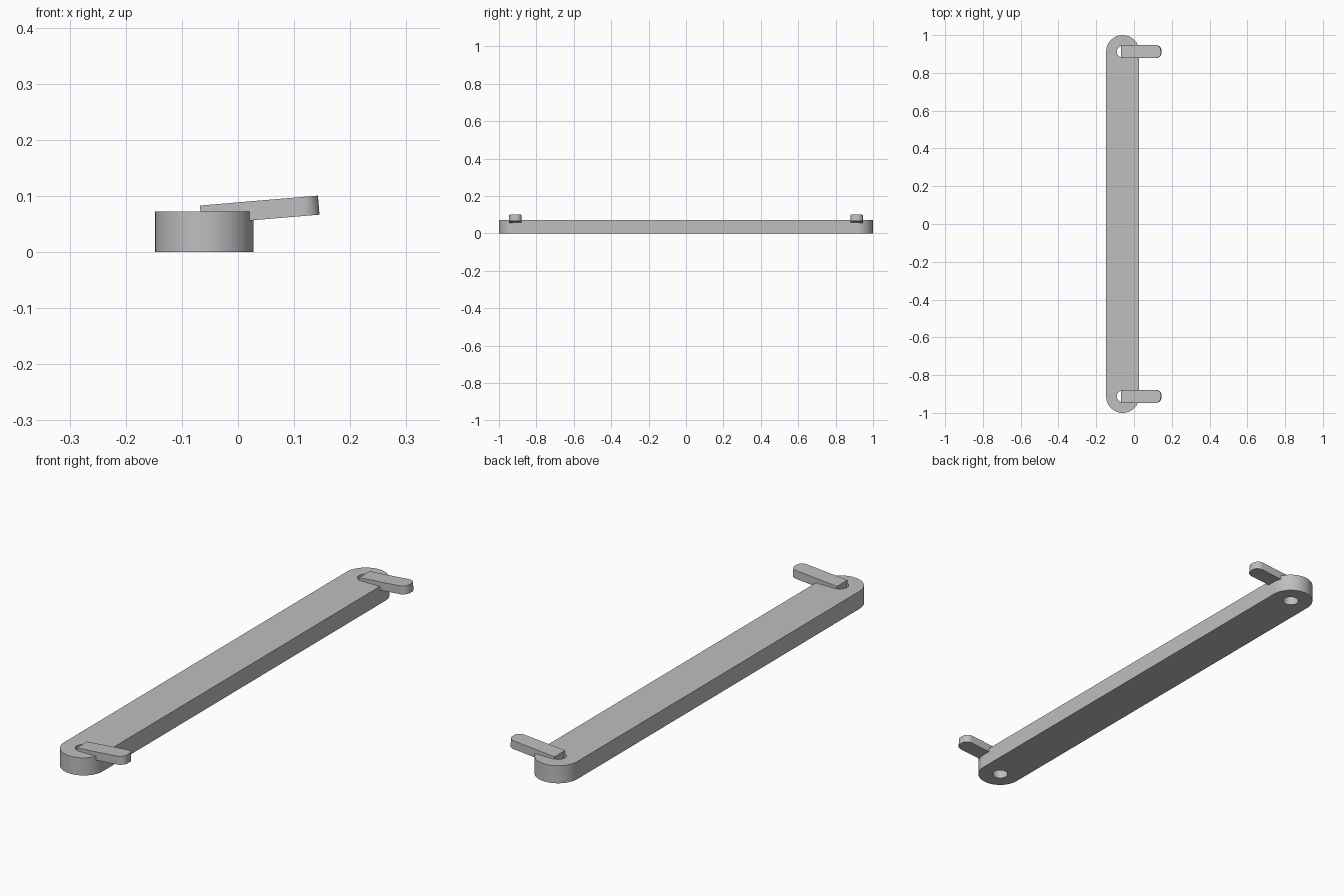
import bpy, bmesh
from math import sin, cos, pi, radians
from mathutils import Matrix

if "Cube" in bpy.data.objects:
    bpy.data.objects.remove(bpy.data.objects["Cube"])

grey = bpy.data.materials.new("plain grey")
grey.use_nodes = True
grey.diffuse_color = (0.52, 0.52, 0.52, 1)
grey.node_tree.nodes["Principled BSDF"].inputs["Base Color"].default_value = grey.diffuse_color

BAR_X, BAR_R, BAR_H = -0.06, 0.0875, 0.072
END_Y = 1 - BAR_R
HOLE_R = 0.031
ARM_W, ARM_L, ARM_T, ARM_CORNER = 0.034, 0.211, 0.034, 0.028


def arc(cx, cy, r, start, end, steps=20):
    angles = [radians(start + (end - start) * i / steps) for i in range(steps + 1)]
    return [(cx + r * cos(a), cy + r * sin(a)) for a in angles]


def prism(name, outline, z0, z1):
    """Extrude a flat outline upwards from z0 to z1."""
    bm = bmesh.new()
    face = bm.faces.new([bm.verts.new((x, y, z0)) for x, y in outline])
    top = bmesh.ops.extrude_face_region(bm, geom=[face])["geom"]
    bmesh.ops.translate(bm, vec=(0, 0, z1 - z0),
                        verts=[v for v in top if isinstance(v, bmesh.types.BMVert)])
    bmesh.ops.recalc_face_normals(bm, faces=bm.faces)
    mesh = bpy.data.meshes.new(name)
    bm.to_mesh(mesh)
    bm.free()
    mesh.materials.append(grey)
    obj = bpy.data.objects.new(name, mesh)
    bpy.context.collection.objects.link(obj)
    return obj


def select(obj):
    bpy.ops.object.select_all(action="DESELECT")
    obj.select_set(True)
    bpy.context.view_layer.objects.active = obj


def smooth(obj):
    select(obj)
    bpy.ops.object.shade_smooth_by_angle(angle=radians(30))


# Long bar with round ends
bar = prism("bar", arc(BAR_X, END_Y, BAR_R, 0, 180, 32)
            + arc(BAR_X, -END_Y, BAR_R, 180, 360, 32), 0, BAR_H)

# Round hole through each end
for y in (-END_Y, END_Y):
    circle = arc(BAR_X, y, HOLE_R, 0, 360, 32)[:-1]
    cutter = prism("hole_cutter", circle, -0.1, 0.2)
    cutter.hide_render = True
    cut = bar.modifiers.new("hole", "BOOLEAN")
    cut.operation, cut.solver, cut.object = "DIFFERENCE", "EXACT", cutter
    select(bar)
    bpy.ops.object.modifier_apply(modifier=cut.name)
    bpy.data.objects.remove(cutter)
smooth(bar)

# Tilted tabs, square inside the hole and rounded at the free end
inner = ARM_W - ARM_CORNER
outline = ([(0, ARM_W), (0, -ARM_W)]
           + arc(ARM_L - ARM_CORNER, -inner, ARM_CORNER, -90, 0, 12)
           + arc(ARM_L - ARM_CORNER, inner, ARM_CORNER, 0, 90, 12))
for name, y in (("front_tab", -END_Y), ("back_tab", END_Y)):
    tab = prism(name, outline, 0, ARM_T)
    tilt = Matrix.Rotation(radians(-4.8), 4, "Y")
    tab.data.transform(Matrix.Translation((-0.065, y, 0.049)) @ tilt)
    smooth(tab)
